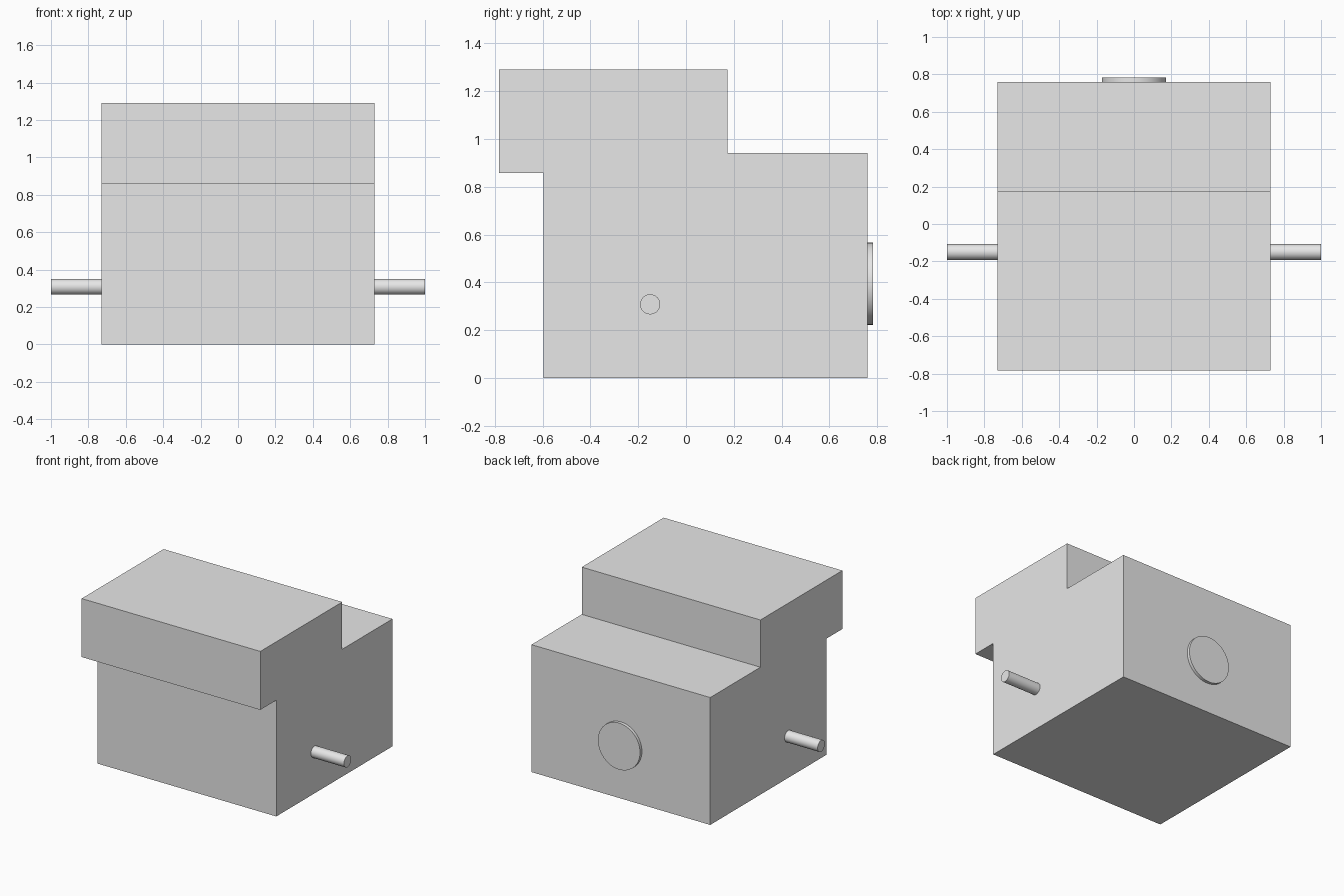
import bpy
import bmesh
from math import pi, radians
from mathutils import Matrix

cube = bpy.data.objects.get("Cube")
if cube:
    bpy.data.objects.remove(cube, do_unlink=True)

grey = bpy.data.materials.new("plain grey")
grey.use_nodes = True
grey.diffuse_color = (0.8, 0.8, 0.8, 1)
grey.node_tree.nodes["Principled BSDF"].inputs["Base Color"].default_value = grey.diffuse_color


def add_object(name, bm):
    bmesh.ops.recalc_face_normals(bm, faces=bm.faces)
    mesh = bpy.data.meshes.new(name)
    bm.to_mesh(mesh)
    bm.free()
    mesh.materials.append(grey)
    obj = bpy.data.objects.new(name, mesh)
    bpy.context.collection.objects.link(obj)
    return obj


def extrude_profile(name, profile, half_width):
    """Extrude a side outline of (y, z) points across x."""
    bm = bmesh.new()
    face = bm.faces.new([bm.verts.new((-half_width, y, z)) for y, z in profile])
    result = bmesh.ops.extrude_face_region(bm, geom=[face], use_keep_orig=True)
    verts = [v for v in result["geom"] if isinstance(v, bmesh.types.BMVert)]
    bmesh.ops.translate(bm, verts=verts, vec=(2 * half_width, 0, 0))
    return add_object(name, bm)


def cylinder(name, centre, radius, depth, axis):
    """Smooth-sided cylinder lying along the x or y axis."""
    turn = Matrix.Rotation(pi / 2, 4, "Y" if axis == "x" else "X")
    bm = bmesh.new()
    bmesh.ops.create_cone(bm, cap_ends=True, segments=48, radius1=radius,
                          radius2=radius, depth=depth,
                          matrix=Matrix.Translation(centre) @ turn)
    obj = add_object(name, bm)
    bpy.ops.object.select_all(action="DESELECT")
    obj.select_set(True)
    bpy.context.view_layer.objects.active = obj
    bpy.ops.object.shade_smooth_by_angle(angle=radians(30))
    return obj


# Stepped body: front overhang at the top, lower deck at the back
half_width = 0.73
extrude_profile("body", [(-0.596, 0), (0.76, 0), (0.76, 0.941), (0.174, 0.941),
                         (0.174, 1.29), (-0.782, 1.29), (-0.782, 0.858),
                         (-0.596, 0.858)], half_width)

# Side pins, set slightly into the walls
inset = 0.02
length = 1 - half_width + inset
for side, sign in (("left", 1), ("right", -1)):
    cylinder(side + "_pin", (sign * (1 - length / 2), -0.15, 0.308), 0.042, length, "x")

# Round plate on the back wall
cylinder("back_disc", (0, 0.761, 0.394), 0.172, 0.042, "y")
